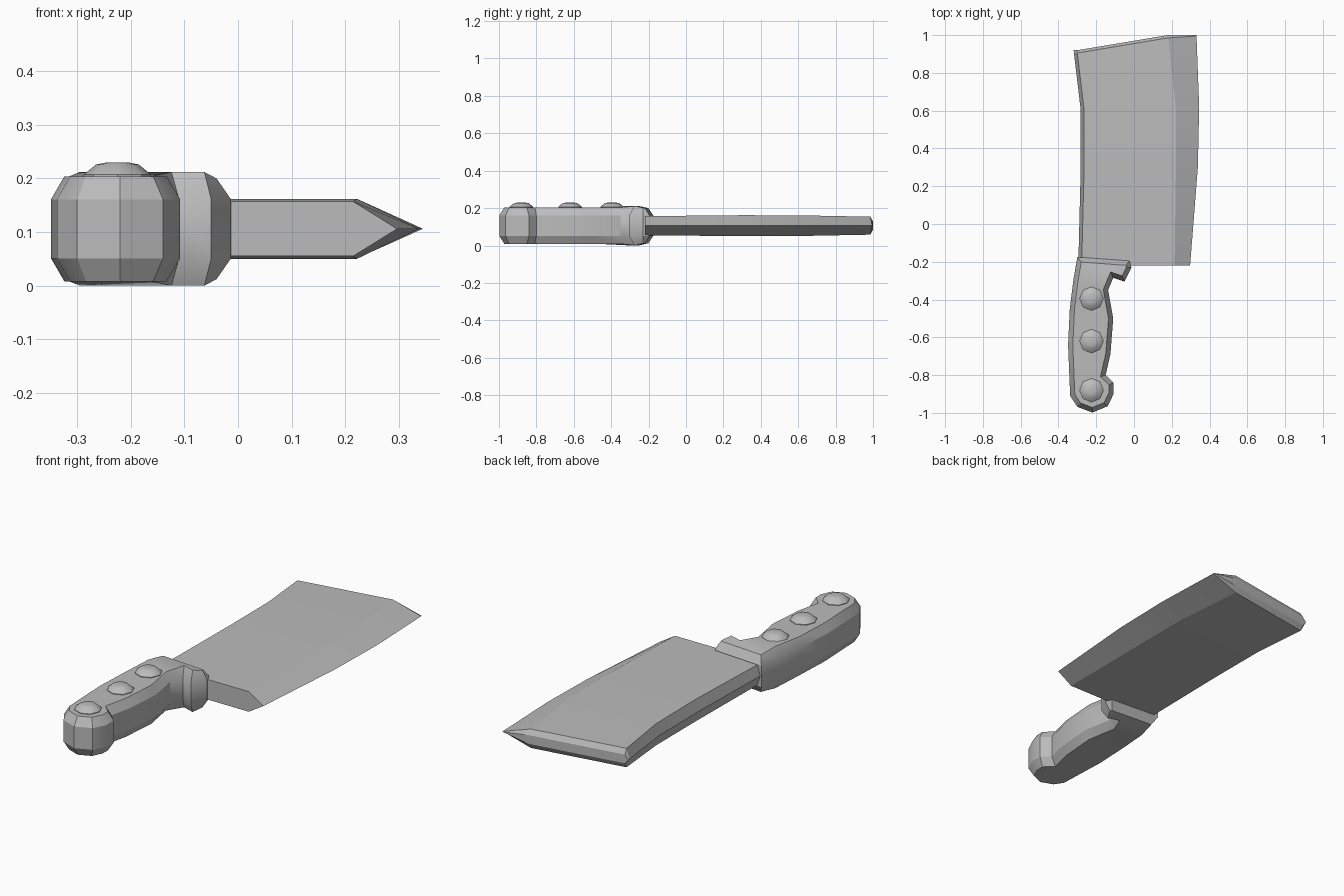
import bpy
import bmesh
import math
from mathutils import Vector

old = bpy.data.objects.get("Cube")
if old:
    bpy.data.objects.remove(old, do_unlink=True)

MID = 0.106  # height of the centre plane

steel = bpy.data.materials.new("plain grey")
steel.use_nodes = True
grey = (0.5, 0.5, 0.5, 1)
steel.diffuse_color = grey
steel.node_tree.nodes["Principled BSDF"].inputs["Base Color"].default_value = grey


def loft(name, rings, angle):
    """Bridge closed rings of points and cap both ends."""
    bm = bmesh.new()
    loops = [[bm.verts.new(p) for p in ring] for ring in rings]
    n = len(loops[0])
    for a, b in zip(loops, loops[1:]):
        for i in range(n):
            j = (i + 1) % n
            bm.faces.new((a[i], a[j], b[j], b[i]))
    caps = [bm.faces.new(loops[0]), bm.faces.new(loops[-1])]
    bmesh.ops.recalc_face_normals(bm, faces=bm.faces)
    bmesh.ops.triangulate(bm, faces=caps)
    mesh = bpy.data.meshes.new(name)
    bm.to_mesh(mesh)
    bm.free()
    mesh.materials.append(steel)
    obj = bpy.data.objects.new(name, mesh)
    bpy.context.collection.objects.link(obj)
    bpy.ops.object.select_all(action="DESELECT")
    obj.select_set(True)
    bpy.context.view_layer.objects.active = obj
    bpy.ops.object.shade_smooth_by_angle(angle=math.radians(angle))
    return obj


def inset(points, d):
    """Mitred inset of a clockwise outline."""
    out = []
    for i, p in enumerate(points):
        p = Vector(p)
        u = (p - Vector(points[i - 1])).normalized()
        v = (Vector(points[(i + 1) % len(points)]) - p).normalized()
        nu, nv = Vector((u.y, -u.x)), Vector((v.y, -v.x))
        out.append(p + (nu + nv) * d / max(1 + nu.dot(nv), 0.6))
    return out


# Blade: stations of spine, grind line and edge, with half thickness
def blade_section(spine, grind, edge, half):
    (sx, sy), (gx, gy), (ex, ey) = spine, grind, edge
    return [(sx, sy, MID), (sx + 0.018, sy, MID + half), (gx, gy, MID + half),
            (ex, ey, MID), (gx, gy, MID - half), (sx + 0.018, sy, MID - half)]


blade = [blade_section((s, y), (g, y), (e, y), h) for y, s, g, e, h in (
    (-0.22, -0.295, 0.215, 0.297, 0.051),
    (0.3, -0.282, 0.222, 0.338, 0.056),
    (0.62, -0.284, 0.222, 0.345, 0.055))]
blade.append(blade_section((-0.318, 0.905), (0.18, 0.985), (0.331, 0.995), 0.048))
blade.append(blade_section((-0.32, 0.92), (0.18, 1.0), (0.33, 1.0), 0.022))
loft("blade", blade, 20)

# Handle: clockwise outline with guard hook, grip and pommel
outline = [(-0.30, -0.175), (-0.025, -0.195), (-0.013, -0.23), (-0.05, -0.305),
           (-0.11, -0.285), (-0.137, -0.35), (-0.11, -0.5), (-0.125, -0.69),
           (-0.15, -0.8), (-0.108, -0.84), (-0.108, -0.9), (-0.14, -0.965),
           (-0.22, -0.998), (-0.30, -0.968), (-0.338, -0.91), (-0.349, -0.64),
           (-0.34, -0.45), (-0.32, -0.29)]


def face_half(y):
    return 0.094 if y > -0.24 else 0.106 if y > -0.33 else 0.098


def handle_ring(side, top):
    if not top:
        return [(x, y, MID + side * 0.055) for x, y in outline]
    return [(q.x, q.y, MID + side * face_half(p[1]))
            for p, q in zip(outline, inset(outline, 0.025))]


loft("handle", [handle_ring(-1, True), handle_ring(-1, False),
                handle_ring(1, False), handle_ring(1, True)], 30)

# Rivets: low domes along the upper face
for label, y in (("front", -0.395), ("middle", -0.62), ("rear", -0.88)):
    rings = [[(-0.225 + r * math.cos(k * math.tau / 8),
               y + r * math.sin(k * math.tau / 8), z) for k in range(8)]
             for r, z in ((0.063, 0.195), (0.063, 0.207), (0.04, 0.226), (0.02, 0.23))]
    loft(label + "_rivet", rings, 30)
